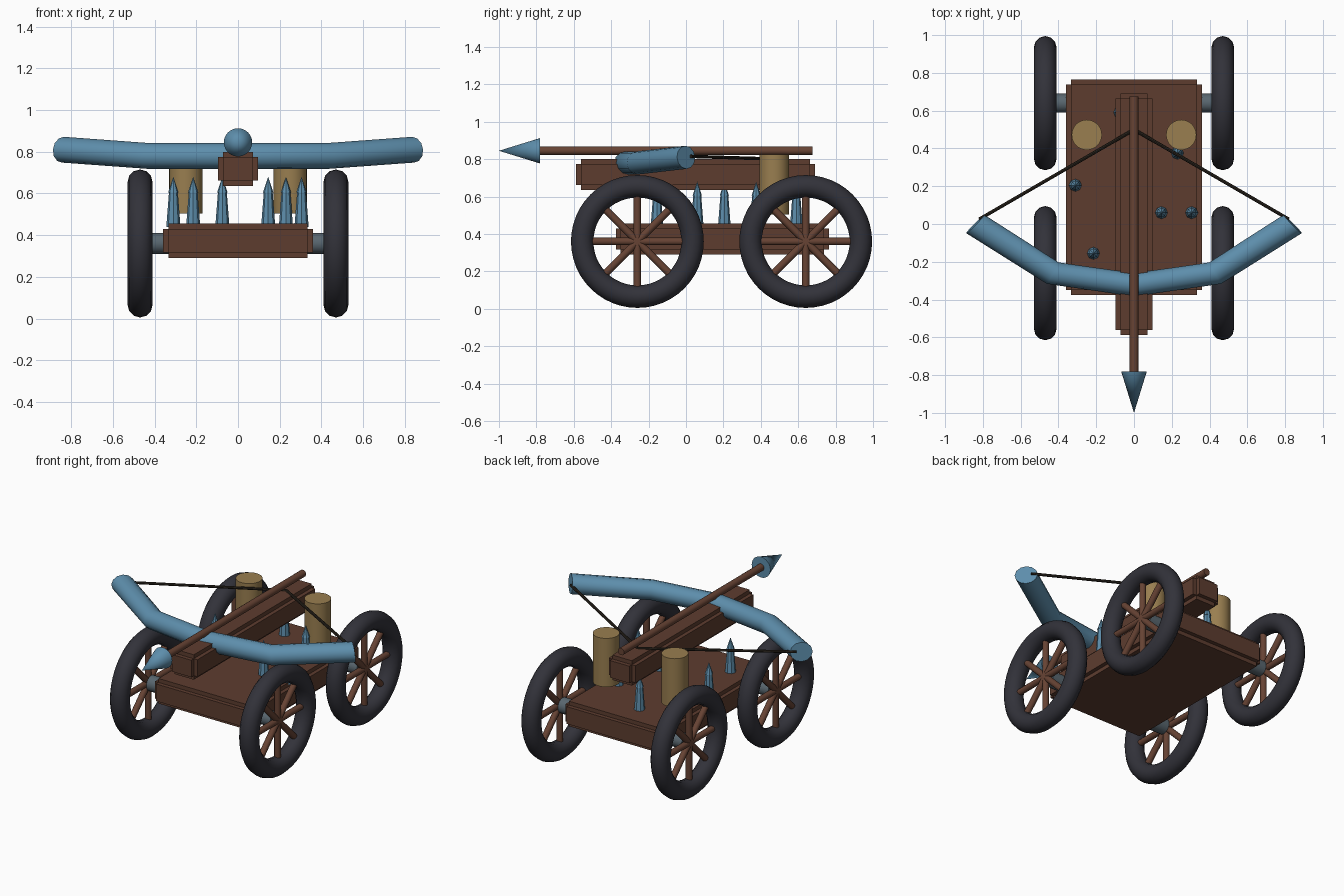
import bpy, math
from mathutils import Vector

cube = bpy.data.objects.get("Cube")
if cube:
    bpy.data.objects.remove(cube, do_unlink=True)


def material(name, rgb):
    m = bpy.data.materials.new(name)
    m.use_nodes = True
    m.diffuse_color = (*rgb, 1)
    m.node_tree.nodes["Principled BSDF"].inputs["Base Color"].default_value = (*rgb, 1)
    return m


timber = material("dark timber", (0.11, 0.046, 0.028))
pole = material("turned wood", (0.135, 0.056, 0.034))
steel = material("blue steel", (0.11, 0.27, 0.41))
brass = material("ochre", (0.32, 0.21, 0.08))
rubber = material("tyre black", (0.032, 0.032, 0.042))
iron = material("grey iron", (0.10, 0.135, 0.16))
cord = material("dark cord", (0.025, 0.019, 0.013))


def finish(name, mat, smooth=False):
    ob = bpy.context.object
    ob.name = name
    ob.data.materials.append(mat)
    if smooth:
        bpy.ops.object.shade_smooth_by_angle(angle=math.radians(40))
    return ob


def box(name, lo, hi, mat):
    lo, hi = Vector(lo), Vector(hi)
    bpy.ops.mesh.primitive_cube_add(size=1, location=(lo + hi) / 2)
    ob = finish(name, mat)
    ob.scale = hi - lo
    return ob


def rod(name, a, b, r1, r2, mat, sides=16):
    """Cylinder or cone running from a to b."""
    a, b = Vector(a), Vector(b)
    bpy.ops.mesh.primitive_cone_add(vertices=sides, radius1=r1, radius2=r2,
                                    depth=(b - a).length, location=(a + b) / 2)
    ob = finish(name, mat, True)
    ob.rotation_mode = 'QUATERNION'
    ob.rotation_quaternion = (b - a).to_track_quat('Z', 'Y')
    return ob


def stepped_beam(name, lo, hi, step):
    """Beam with stepped edges: three boxes, each full length on one axis."""
    for axis, label in enumerate(("sides", "ends", "faces")):
        inset = Vector((step, step, step))
        inset[axis] = 0
        box(f"{name}_{label}", Vector(lo) + inset, Vector(hi) - inset, timber)


# Deck and firing rail
stepped_beam("deck", (-0.36, -0.375, 0.29), (0.36, 0.765, 0.455), 0.026)
stepped_beam("rail", (-0.097, -0.587, 0.636), (0.097, 0.69, 0.8), 0.026)

# Axles, tyres and spokes
for label, y in (("front", -0.26), ("rear", 0.64)):
    z = 0.36
    rod(f"{label}_axle", (-0.45, y, z), (0.45, y, z), 0.05, 0.05, iron)
    for side, x in (("left", 0.47), ("right", -0.47)):
        bpy.ops.mesh.primitive_torus_add(
            location=(x, y, z), rotation=(0, math.pi / 2, 0), major_radius=0.295,
            minor_radius=0.06, major_segments=48, minor_segments=12)
        finish(f"{label}_{side}_tyre", rubber, True)
        for i in range(4):
            a = i * math.pi / 4
            d = Vector((0, math.cos(a), math.sin(a))) * 0.27
            c = Vector((x, y, z))
            rod(f"{label}_{side}_spoke_{i + 1}", c - d, c + d, 0.02, 0.02, pole, 12)

# Bow limbs as one thick bent tube, stretched sideways
STRETCH = 1.25
half = [(0.43, -0.26, 0.78), (0.84, 0.0, 0.81)]
path = [(-x, y, z) for x, y, z in reversed(half)] + [(0, -0.322, 0.78)] + half
curve = bpy.data.curves.new("bow", 'CURVE')
curve.dimensions = '3D'
curve.bevel_depth = 0.062
curve.bevel_resolution = 4
curve.use_fill_caps = True
spline = curve.splines.new('POLY')
spline.points.add(len(path) - 1)
for p, (x, y, z) in zip(spline.points, path):
    p.co = (x / STRETCH, y, z, 1)
bow = bpy.data.objects.new("bow", curve)
bpy.context.collection.objects.link(bow)
bow.scale.x = STRETCH
bpy.ops.object.select_all(action='DESELECT')
bow.select_set(True)
bpy.context.view_layer.objects.active = bow
bpy.ops.object.convert(target='MESH')
finish("bow", steel, True)

# Bowstring and corner drums
for side, s in (("left", 1), ("right", -1)):
    rod(f"{side}_string", (s * 0.82, 0.025, 0.815), (0, 0.5, 0.8), 0.009, 0.009, cord, 8)
    rod(f"{side}_drum", (s * 0.25, 0.472, 0.505), (s * 0.25, 0.472, 0.825), 0.08, 0.08, brass, 32)

# Loaded bolt
rod("bolt_shaft", (0, -0.79, 0.845), (0, 0.675, 0.845), 0.023, 0.023, pole)
rod("bolt_head", (0, -0.78, 0.845), (0, -1.0, 0.845), 0.068, 0, steel, 24)

# Spikes standing on the deck
spikes = [(-0.31, 0.205), (-0.215, -0.155), (-0.075, 0.59),
          (0.145, 0.06), (0.23, 0.375), (0.305, 0.06)]
for i, (x, y) in enumerate(spikes, 1):
    rod(f"spike_shank_{i}", (x, y, 0.44), (x, y, 0.61), 0.034, 0.021, steel, 8)
    rod(f"spike_tip_{i}", (x, y, 0.605), (x, y, 0.68), 0.025, 0, steel, 8)
